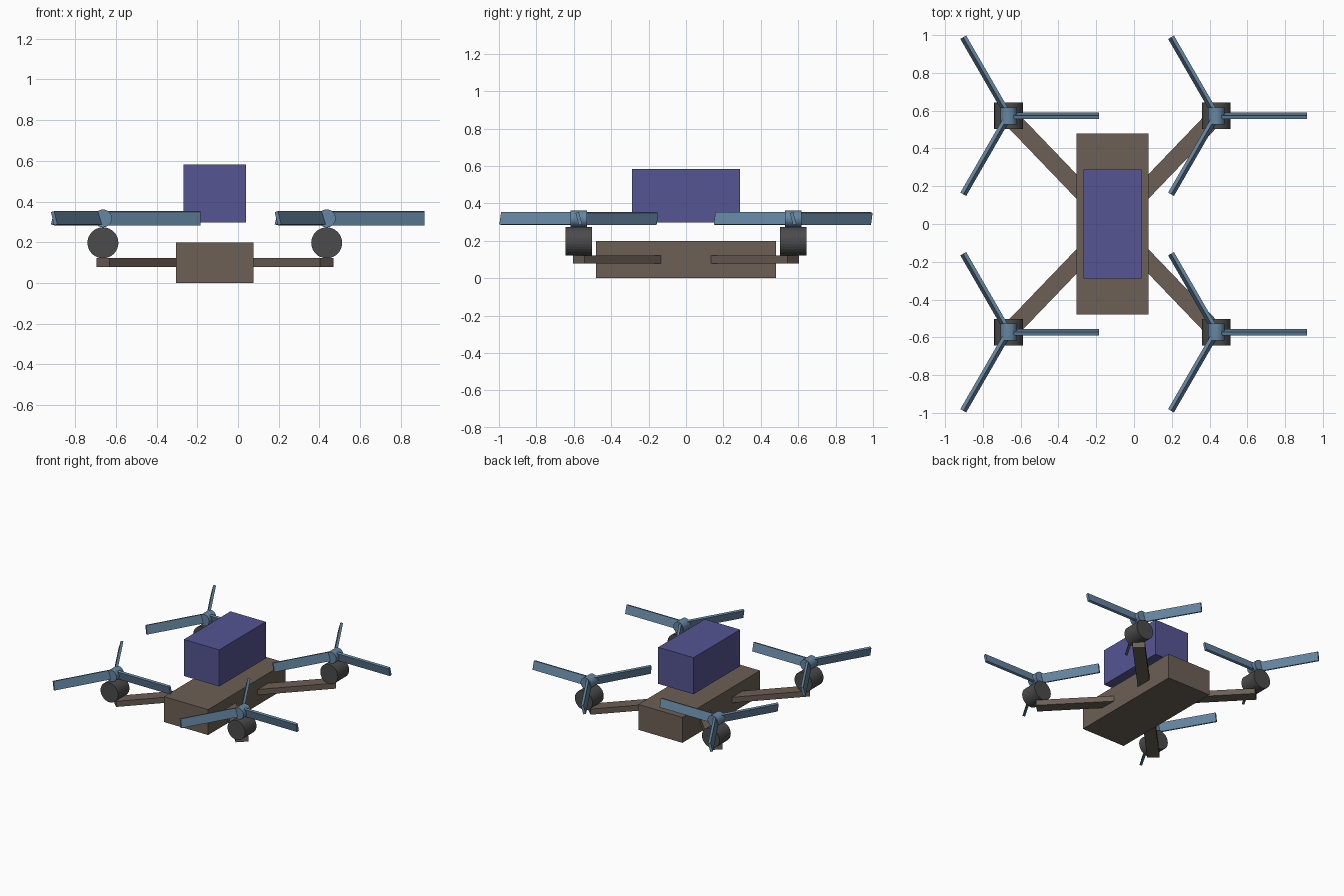
import bpy
from math import radians, atan2, hypot, pi
from mathutils import Matrix, Vector

if "Cube" in bpy.data.objects:
    bpy.data.objects.remove(bpy.data.objects["Cube"])

CX = -0.114                # body centre line
DX, DY = 0.55, 0.573       # rotor offsets from the body centre


def material(name, rgb):
    m = bpy.data.materials.new(name)
    m.diffuse_color = (*rgb, 1)
    m.use_nodes = True
    m.node_tree.nodes["Principled BSDF"].inputs["Base Color"].default_value = m.diffuse_color
    return m


brown = material("brown", (0.15, 0.115, 0.09))
purple = material("purple", (0.09, 0.09, 0.29))
blue = material("blue", (0.13, 0.24, 0.36))
dark = material("dark_grey", (0.07, 0.07, 0.07))


def finish(name, mat):
    ob = bpy.context.object
    ob.name = name
    ob.data.materials.append(mat)
    return ob


def box(name, size, matrix, mat):
    bpy.ops.mesh.primitive_cube_add(size=1)
    ob = finish(name, mat)
    ob.data.transform(matrix @ Matrix.Diagonal((*size, 1)))
    return ob


def cylinder_y(name, radius, depth, loc, sides, mat):
    bpy.ops.mesh.primitive_cylinder_add(vertices=sides, radius=radius, depth=depth,
                                        location=loc, rotation=(pi / 2, 0, 0))
    return finish(name, mat)


# Body and the cargo box hovering above it
box("body", (0.382, 0.96, 0.199), Matrix.Translation((CX, 0, 0.0995)), brown)
box("cargo_box", (0.306, 0.576, 0.286), Matrix.Translation((CX, 0, 0.44)), purple)

reach = hypot(DX, DY)
start = 0.12
for sx, side in ((-1, "left"), (1, "right")):
    for sy, end in ((-1, "front"), (1, "back")):
        tag = f"{end}_{side}"
        x, y = CX + sx * DX, sy * DY

        # Arm running out from the body
        arm = (Matrix.Translation((CX, 0, 0.1))
               @ Matrix.Rotation(atan2(sy * DY, sx * DX), 4, 'Z')
               @ Matrix.Translation(((start + reach) / 2, 0, 0)))
        box(f"{tag}_arm", (reach - start, 0.09, 0.044), arm, brown)

        # Motor and hub, both lying along y
        cylinder_y(f"{tag}_motor", 0.076, 0.14, (x, y, 0.197), 32, dark)
        cylinder_y(f"{tag}_hub", 0.044, 0.09, (x, y, 0.317), 32, blue)

        # Three pitched blades
        for i in range(3):
            blade = (Matrix.Translation((x, y, 0.318))
                     @ Matrix.Rotation(radians(120 * i), 4, 'Z')
                     @ Matrix.Translation((0.24, 0, 0))
                     @ Matrix.Rotation(radians(15), 4, 'X'))
            box(f"{tag}_blade_{i + 1}", (0.48, 0.019, 0.067), blade, blue)
